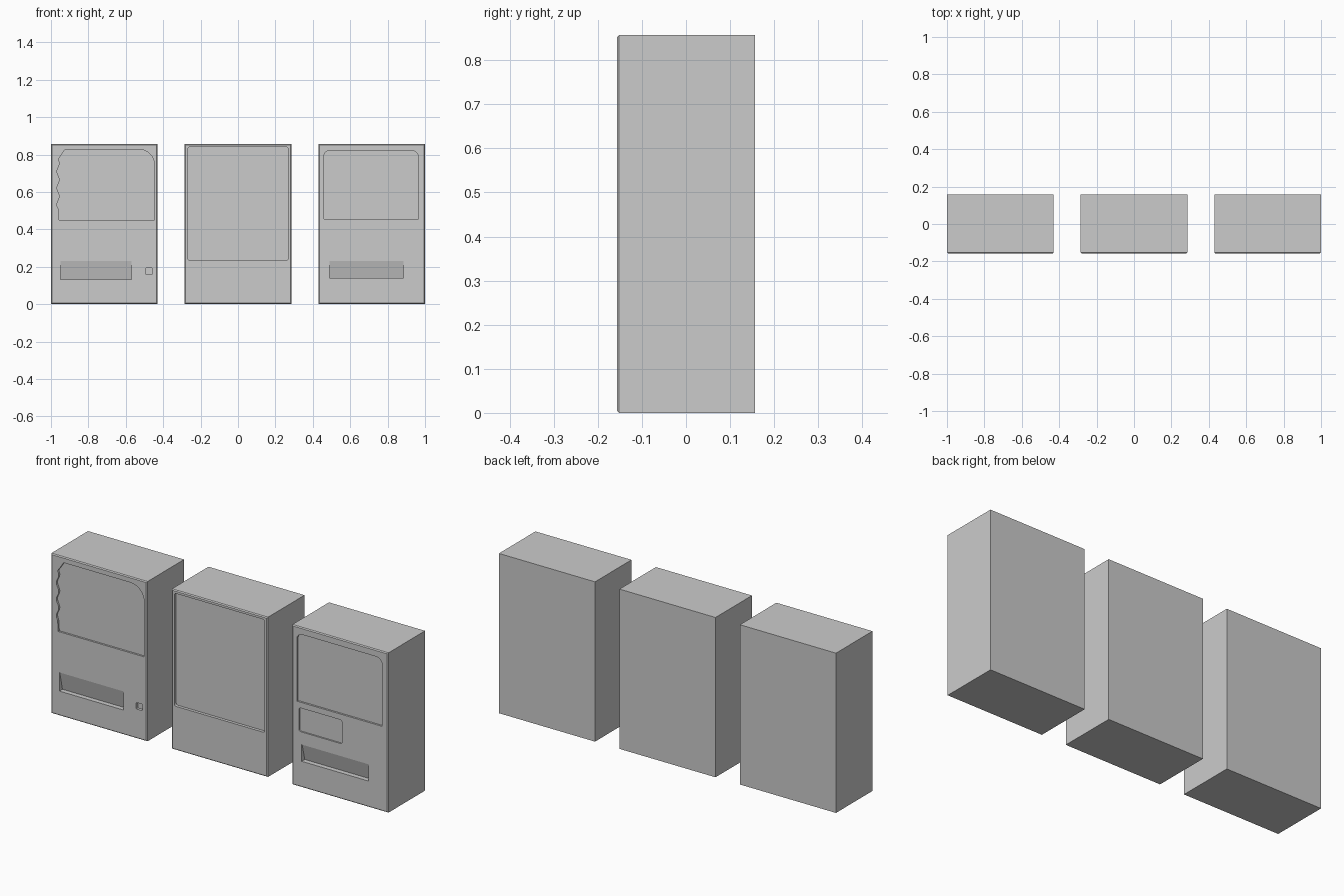
import bpy, bmesh, math

W, D, H = 0.57, 0.314, 0.857
FRONT = -D / 2

if "Cube" in bpy.data.objects:
    bpy.data.objects.remove(bpy.data.objects["Cube"], do_unlink=True)

grey = bpy.data.materials.new("plain_grey")
grey.use_nodes = True
colour = (0.6, 0.6, 0.6, 1)
grey.diffuse_color = colour
grey.node_tree.nodes["Principled BSDF"].inputs["Base Color"].default_value = colour


def to_object(name, bm):
    bmesh.ops.recalc_face_normals(bm, faces=bm.faces)
    mesh = bpy.data.meshes.new(name)
    bm.to_mesh(mesh)
    bm.free()
    mesh.materials.append(grey)
    obj = bpy.data.objects.new(name, mesh)
    bpy.context.collection.objects.link(obj)
    return obj


def cabinet(name, x):
    """Box with a narrow chamfer around the front."""
    bm = bmesh.new()
    bmesh.ops.create_cube(bm, size=1)
    for v in bm.verts:
        v.co = (v.co.x * W + x, v.co.y * D, (v.co.z + 0.5) * H)
    rim = [e for e in bm.edges if all(v.co.y < 0 for v in e.verts)]
    bmesh.ops.bevel(bm, geom=rim, offset=0.005, segments=1, affect='EDGES')
    return to_object(name, bm)


def rounded(x0, x1, z0, z1, top_left=0, top_right=0, bottom=0, steps=5):
    """Outline running counter-clockwise from the bottom left."""
    corners = [(x0, z0, 1, 1, bottom, 180), (x1, z0, -1, 1, bottom, 270),
               (x1, z1, -1, -1, top_right, 0), (x0, z1, 1, -1, top_left, 90)]
    points = []
    for cx, cz, sx, sz, r, start in corners:
        if r == 0:
            points.append((cx, cz))
            continue
        for i in range(steps + 1):
            a = math.radians(start + 90 * i / steps)
            points.append((cx + sx * r + r * math.cos(a), cz + sz * r + r * math.sin(a)))
    return points


def cut(obj, bm):
    cutter = to_object("cutter", bm)
    mod = obj.modifiers.new("recess", 'BOOLEAN')
    mod.operation, mod.solver, mod.object = 'DIFFERENCE', 'EXACT', cutter
    bpy.context.view_layer.objects.active = obj
    bpy.ops.object.modifier_apply(modifier=mod.name)
    bpy.data.objects.remove(cutter, do_unlink=True)


def recess(obj, outline, depth):
    """Sink an outline straight into the front."""
    bm = bmesh.new()
    face = bm.faces.new([bm.verts.new((x, FRONT - 0.02, z)) for x, z in outline])
    moved = bmesh.ops.extrude_face_region(bm, geom=[face])["geom"]
    verts = [g for g in moved if isinstance(g, bmesh.types.BMVert)]
    bmesh.ops.translate(bm, verts=verts, vec=(0, depth + 0.02, 0))
    cut(obj, bm)


def tray(obj, x0, x1, z0, z1, depth=0.026):
    """Delivery slot whose flap leans inward at the bottom."""
    profile = [(-0.02, z0), (depth, z0), (0.003, z1), (-0.02, z1)]
    bm = bmesh.new()
    face = bm.faces.new([bm.verts.new((x0, FRONT + y, z)) for y, z in profile])
    moved = bmesh.ops.extrude_face_region(bm, geom=[face])["geom"]
    verts = [g for g in moved if isinstance(g, bmesh.types.BMVert)]
    bmesh.ops.translate(bm, verts=verts, vec=(x1 - x0, 0, 0))
    cut(obj, bm)


# Machine with the wavy-edged window
wavy = cabinet("wavy_window_machine", -1 + W / 2)
outline = rounded(-0.957, -0.447, 0.45, 0.827, top_right=0.08)
outline[-1] = (-0.925, 0.827)
outline.append((-0.943, 0.8))
waves, steps = 3, 24
for i in range(steps + 1):
    t = i / steps
    outline.append((-0.961 + 0.007 * math.sin(2 * math.pi * waves * t),
                    0.775 - 0.265 * t))
recess(wavy, outline, 0.01)
tray(wavy, -0.95, -0.57, 0.132, 0.232)
recess(wavy, rounded(-0.494, -0.458, 0.158, 0.193, 0.004, 0.004, 0.004, 2), 0.015)

# Machine with the tall display
tall = cabinet("tall_display_machine", 0)
recess(tall, rounded(-0.268, 0.268, 0.235, 0.84, 0.01, 0.01, 0.01, 3), 0.016)

# Machine with window, panel and slot
panelled = cabinet("panelled_machine", 1 - W / 2)
recess(panelled, rounded(0.46, 0.965, 0.455, 0.82, 0.028, 0.035), 0.01)
recess(panelled, rounded(0.472, 0.728, 0.297, 0.424, 0.01, 0.015, 0.01, 3), 0.008)
tray(panelled, 0.488, 0.885, 0.14, 0.23)
